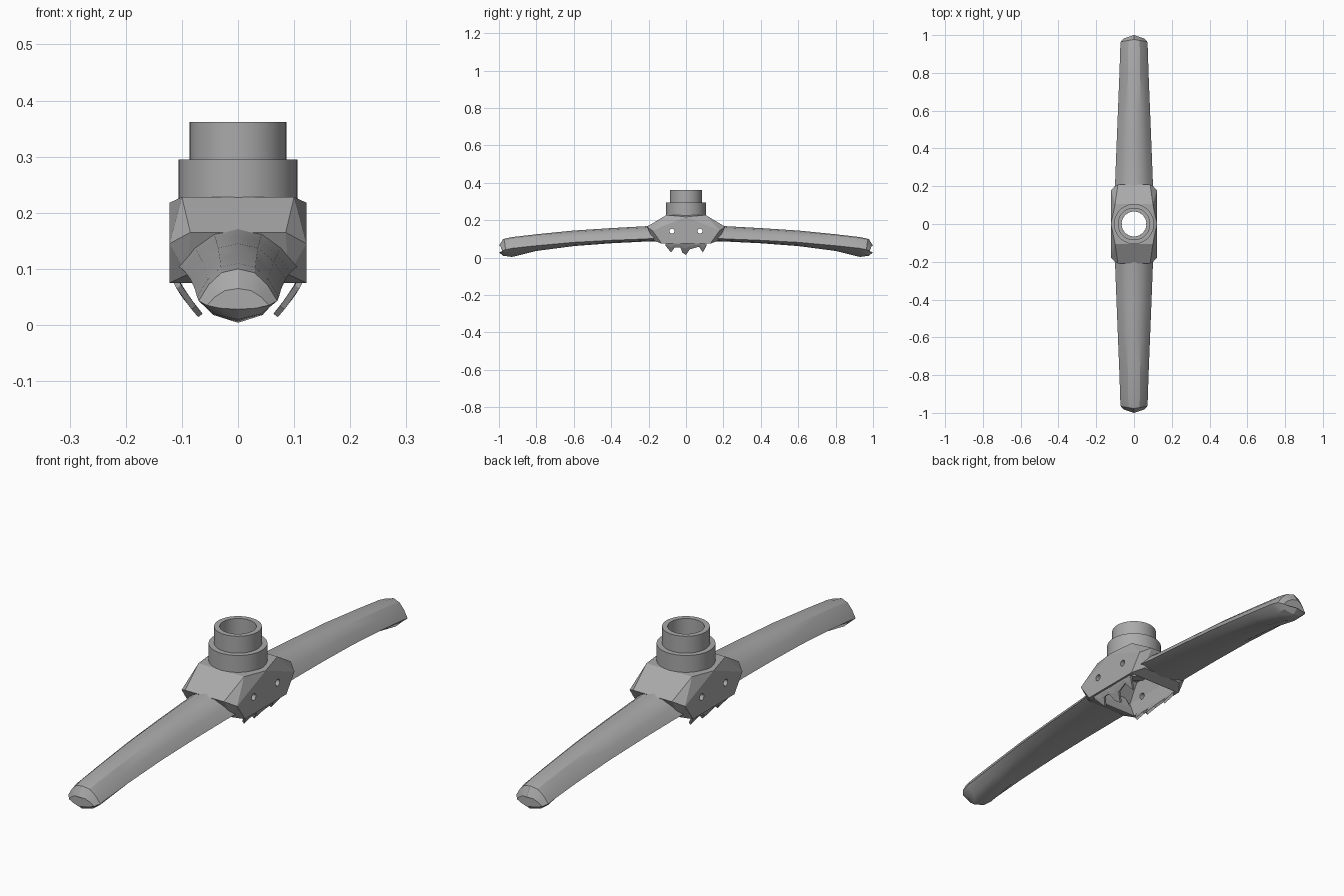
import bpy, bmesh, math
from mathutils import Vector

if "Cube" in bpy.data.objects:
    bpy.data.objects.remove(bpy.data.objects["Cube"])

grey = bpy.data.materials.new("plain grey")
grey.use_nodes = True
colour = (0.4, 0.4, 0.4, 1)
grey.diffuse_color = colour
grey.node_tree.nodes["Principled BSDF"].inputs["Base Color"].default_value = colour


def finish(name, bm, smooth=None):
    bmesh.ops.recalc_face_normals(bm, faces=bm.faces)
    mesh = bpy.data.meshes.new(name)
    bm.to_mesh(mesh)
    bm.free()
    mesh.materials.append(grey)
    ob = bpy.data.objects.new(name, mesh)
    bpy.context.collection.objects.link(ob)
    if smooth:
        bpy.ops.object.select_all(action='DESELECT')
        ob.select_set(True)
        bpy.context.view_layer.objects.active = ob
        bpy.ops.object.shade_smooth_by_angle(angle=math.radians(smooth))
    return ob


def cut(ob, cutter):
    mod = ob.modifiers.new("cut", 'BOOLEAN')
    mod.operation = 'DIFFERENCE'
    mod.solver = 'EXACT'
    mod.object = cutter
    cutter.hide_render = True
    cutter.hide_viewport = True
    cutter.display_type = 'WIRE'


def rod(name, radius, length, location, axis='Z'):
    bm = bmesh.new()
    bmesh.ops.create_cone(bm, cap_ends=True, segments=40, radius1=radius,
                          radius2=radius, depth=length)
    ob = finish(name, bm)
    ob.location = location
    if axis == 'X':
        ob.rotation_euler.y = math.pi / 2
    return ob


def hull(name, points):
    bm = bmesh.new()
    for x, y, z in points:
        for sx in (-1, 1):
            for sy in (-1, 1):
                bm.verts.new((sx * x, sy * y, z))
    bmesh.ops.remove_doubles(bm, verts=bm.verts, dist=1e-5)
    out = bmesh.ops.convex_hull(bm, input=bm.verts)
    loose = [v for v in bm.verts if not v.link_faces]
    bmesh.ops.delete(bm, geom=loose, context='VERTS')
    bmesh.ops.dissolve_limit(bm, angle_limit=0.02, verts=bm.verts, edges=bm.edges)
    return finish(name, bm)


# faceted hub, hollow and open underneath
hub = hull("hub", [(0.1, 0.105, 0.228), (0.085, 0.21, 0.165), (0.122, 0, 0.218),
                   (0.122, 0.18, 0.145), (0.122, 0.13, 0.075), (0.09, 0.17, 0.09)])
cavity = hull("hub_cavity_cutter", [(0.09, 0.09, 0.205), (0.105, 0.15, 0.14),
                                    (0.105, 0.115, 0.05)])
cut(hub, cavity)
cut(hub, rod("bore_cutter", 0.066, 0.4, (0, 0, 0.3)))
for y in (-0.075, 0.075):
    cut(hub, rod("pin_hole_cutter", 0.013, 0.5, (0, y, 0.142), 'X'))

# stepped socket, lathed from one profile
profile = [(0.066, 0.2), (0.106, 0.2), (0.106, 0.295), (0.086, 0.295),
           (0.086, 0.362), (0.066, 0.362)]
bm = bmesh.new()
steps = 48
rings = []
for i in range(steps):
    a = math.tau * i / steps
    rings.append([bm.verts.new((r * math.cos(a), r * math.sin(a), z)) for r, z in profile])
for i in range(steps):
    a, b = rings[i], rings[(i + 1) % steps]
    for j in range(len(profile)):
        k = (j + 1) % len(profile)
        bm.faces.new((a[j], a[k], b[k], b[j]))
finish("socket", bm, 35)

# arm stations: y, half width, top, side edge and underside heights, nose bulge
stations = [(0.14, 0.108, 0.18, 0.105, 0.088, 0), (0.22, 0.1, 0.168, 0.1, 0.086, 0),
            (0.4, 0.093, 0.158, 0.093, 0.077, 0), (0.6, 0.085, 0.145, 0.082, 0.062, 0),
            (0.8, 0.077, 0.125, 0.064, 0.036, 0), (0.93, 0.073, 0.11, 0.05, 0.004, 0),
            (0.965, 0.07, 0.1, 0.043, 0.01, 0.012), (0.982, 0.055, 0.065, 0.035, 0.028, 0.018)]


def arm(name, side):
    bm = bmesh.new()
    loops = []
    for y, w, top, mid, low, nose in stations:
        h = top - mid
        half = [(0, top), (0.42, top - 0.12 * h), (0.75, top - 0.5 * h), (1, mid),
                (0.6, low + 0.3 * (mid - low)), (0, low)]
        section = half + [(-u, z) for u, z in half[-2:0:-1]]
        loops.append([bm.verts.new((u * w, side * (y + nose * (1 - abs(u))), z))
                      for u, z in section])
    for a, b in zip(loops, loops[1:]):
        for j in range(len(a)):
            k = (j + 1) % len(a)
            bm.faces.new((a[j], a[k], b[k], b[j]))
    bm.faces.new(loops[0])
    bm.faces.new(loops[-1])
    finish(name, bm, 28)


arm("front_arm", -1)
arm("back_arm", 1)

# ragged lips curling inward below the hub sides
teeth = [(-0.11, 0.25), (-0.08, 0.8), (-0.06, 0.4), (-0.03, 0.4), (-0.02, 0.8),
         (0, 1), (0.02, 0.55), (0.07, 0.35), (0.09, 0.8), (0.11, 0.25)]
for name, side in (("left_lip", 1), ("right_lip", -1)):
    bm = bmesh.new()
    rows = []
    for y, depth in teeth:
        rows.append([bm.verts.new((side * (0.113 - 0.046 * (t * depth) ** 1.3), y,
                                   0.085 - 0.068 * t * depth)) for t in (0, 0.5, 1)])
    for a, b in zip(rows, rows[1:]):
        for j in range(2):
            bm.faces.new((a[j], a[j + 1], b[j + 1], b[j]))
    lip = finish(name, bm)
    thick = lip.modifiers.new("thickness", 'SOLIDIFY')
    thick.thickness = 0.01
    thick.offset = 0
